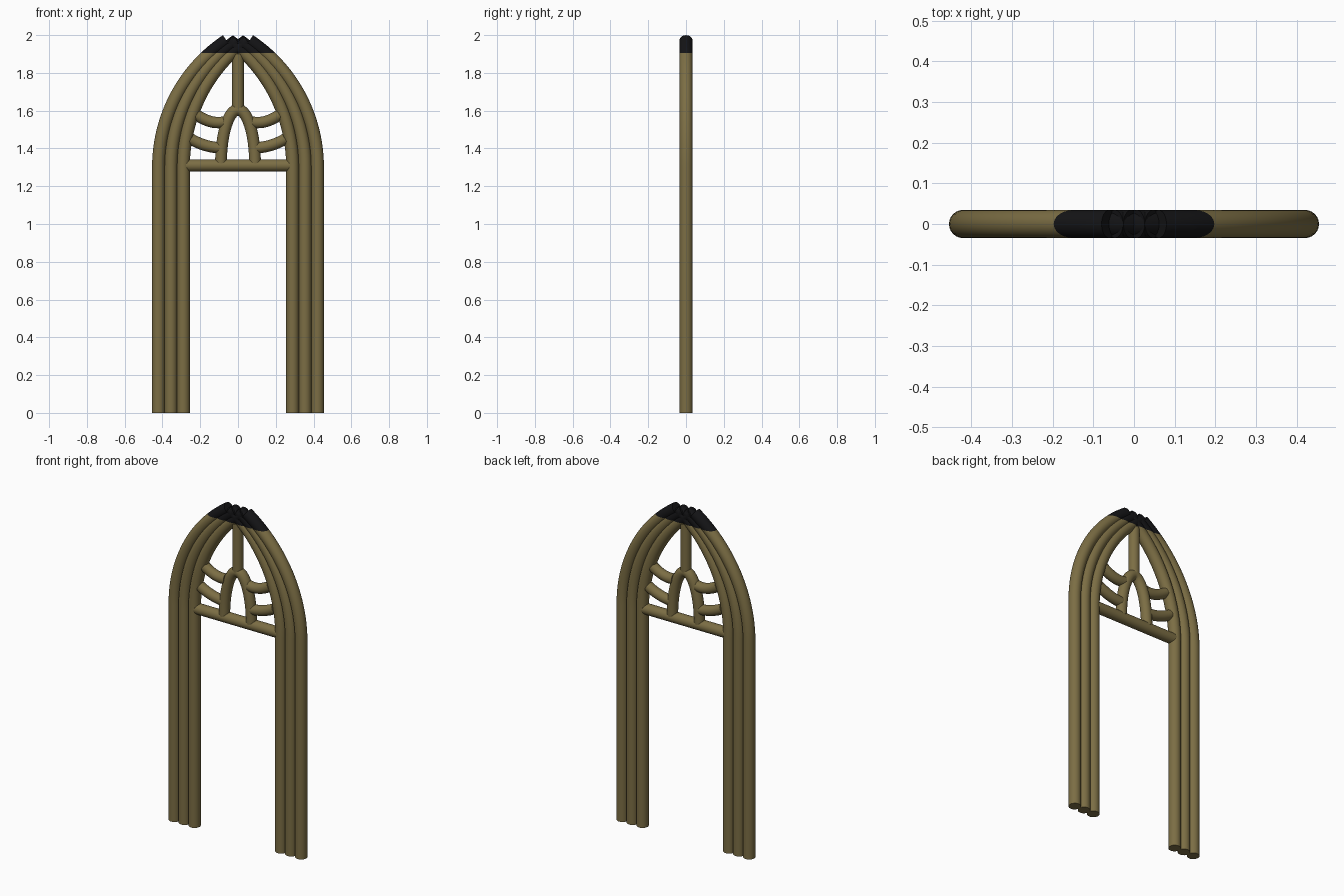
import bpy, bmesh, math
from mathutils import Vector

if "Cube" in bpy.data.objects:
    bpy.data.objects.remove(bpy.data.objects["Cube"])


def material(name, rgb):
    m = bpy.data.materials.new(name)
    m.diffuse_color = (*rgb, 1)
    m.use_nodes = True
    m.node_tree.nodes["Principled BSDF"].inputs["Base Color"].default_value = m.diffuse_color
    return m


BAMBOO = material("olive_tan", (0.20, 0.155, 0.058))
BLACK = material("black_wrap", (0.007, 0.007, 0.008))
WRAP_Z = 1.905


def tube(name, pts, r, ry=None, sides=24, wrap=False):
    """Sweep a round section along a path of (x, z) points lying in the y = 0 plane."""
    ry = ry or r
    pts = [Vector((x, 0, z)) for x, z in pts]
    bm = bmesh.new()
    rings = []
    for i, p in enumerate(pts):
        t = (pts[min(i + 1, len(pts) - 1)] - pts[max(i - 1, 0)]).normalized()
        n = Vector((t.z, 0, -t.x))
        rings.append([bm.verts.new(p + n * r * math.cos(a) + Vector((0, ry * math.sin(a), 0)))
                      for a in (2 * math.pi * k / sides for k in range(sides))])
    for a, b in zip(rings, rings[1:]):
        for k in range(sides):
            j = (k + 1) % sides
            bm.faces.new((a[k], a[j], b[j], b[k]))
    bm.faces.new(rings[0])
    bm.faces.new(rings[-1])
    if wrap:  # cut at the wrap line and colour everything above it
        bmesh.ops.bisect_plane(bm, geom=bm.verts[:] + bm.edges[:] + bm.faces[:],
                               plane_co=(0, 0, WRAP_Z), plane_no=(0, 0, 1))
        for f in bm.faces:
            f.material_index = int(f.calc_center_median().z > WRAP_Z)
    bmesh.ops.recalc_face_normals(bm, faces=bm.faces[:])
    me = bpy.data.meshes.new(name)
    bm.to_mesh(me)
    bm.free()
    me.materials.append(BAMBOO)
    me.materials.append(BLACK)
    ob = bpy.data.objects.new(name, me)
    bpy.context.collection.objects.link(ob)
    bpy.ops.object.select_all(action='DESELECT')
    ob.select_set(True)
    bpy.context.view_layer.objects.active = ob
    bpy.ops.object.shade_smooth_by_angle(angle=math.radians(40))
    return ob


def quad_curve(a, b, c, n=10):
    """Quadratic curve through a, b (middle) and c."""
    ctrl = [2 * b[k] - (a[k] + c[k]) / 2 for k in (0, 1)]
    return [tuple((1 - t) ** 2 * a[k] + 2 * t * (1 - t) * ctrl[k] + t * t * c[k] for k in (0, 1))
            for t in (i / n for i in range(n + 1))]


# Bundles of three bent posts on each side
R, SPRING, END = 0.806, 1.30, math.asin(0.7 / 0.84)
for side, s in (("left", -1), ("right", 1)):
    for j in range(3):
        path = [(s * (0.421 - 0.066 * j), 0.0), (s * (0.421 - 0.066 * j), 0.65)]
        for i in range(25):
            u = i / 24
            a = END * u
            x = 0.421 - R + R * math.cos(a) - j * (0.066 - 0.012 * u * u)
            path.append((s * x, SPRING + R * math.sin(a)))
        tube(f"{side}_post_{j + 1}", path, 0.034, 0.0345, wrap=True)

    # Short sagging braces between the posts and the small arch
    tube(f"{side}_lower_brace",
         quad_curve((s * 0.25, 1.45), (s * 0.175, 1.417), (s * 0.095, 1.403)), 0.03)
    tube(f"{side}_upper_brace",
         quad_curve((s * 0.22, 1.578), (s * 0.145, 1.542), (s * 0.075, 1.54)), 0.03)

# Crossbar, king post and small inner arch
tube("crossbar", [(-0.28, 1.31), (0.28, 1.31)], 0.032)
tube("king_post", [(0, 1.61), (0, 1.9)], 0.031)
arch = [(-0.09 * math.cos(a), 1.32 + 0.285 * math.sin(a))
        for a in (math.pi * i / 32 for i in range(33))]
tube("inner_arch", arch, 0.031)
